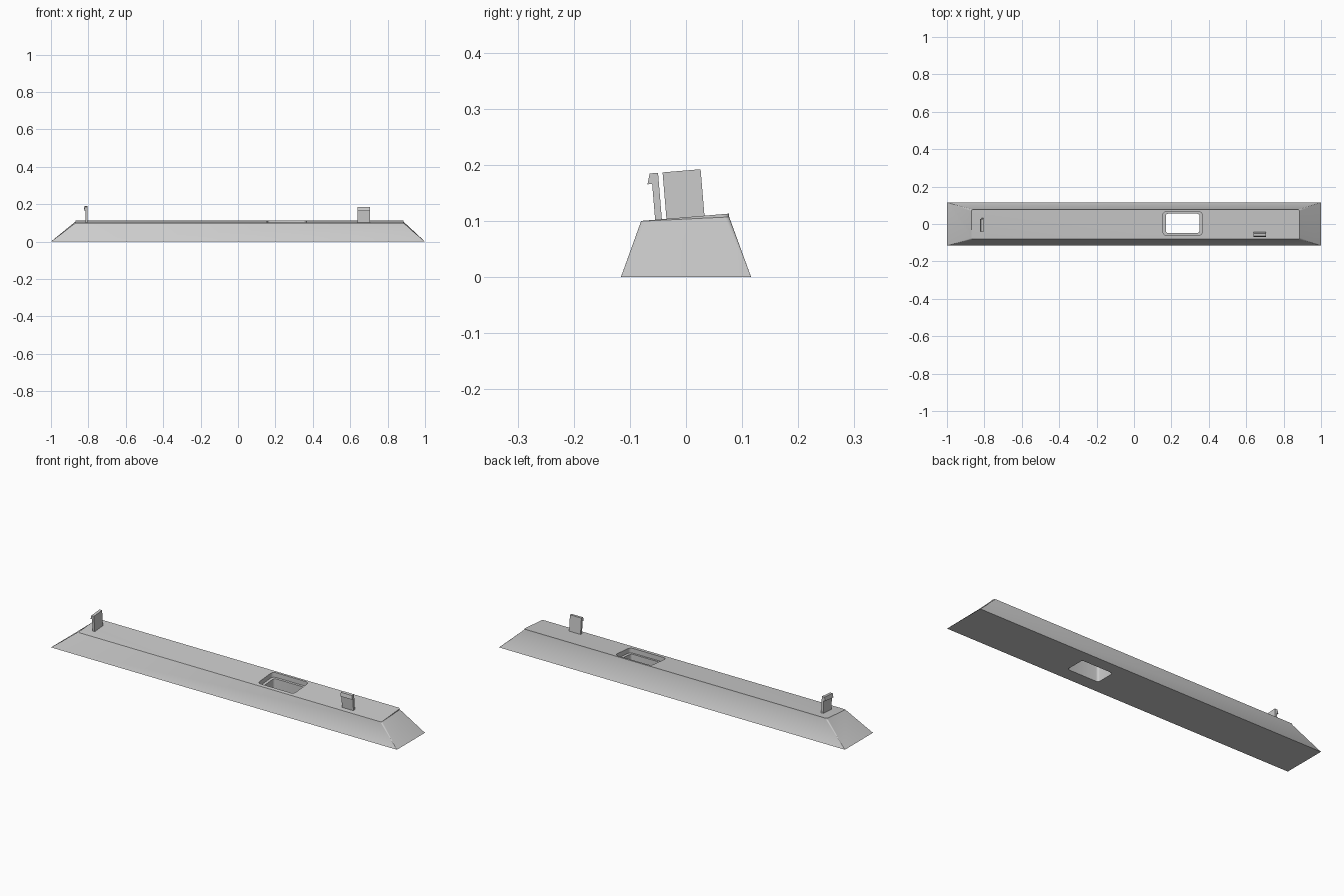
import bpy
import bmesh
import math
from mathutils import Matrix

if "Cube" in bpy.data.objects:
    bpy.data.objects.remove(bpy.data.objects["Cube"])

TILT = math.atan2(0.013, 0.157)   # slope of the top deck

grey = bpy.data.materials.new("plain grey")
grey.use_nodes = True
grey.diffuse_color = (0.6, 0.6, 0.6, 1)
grey.node_tree.nodes["Principled BSDF"].inputs["Base Color"].default_value = (0.6, 0.6, 0.6, 1)


def deck_z(y):
    return 0.1 + (y + 0.08) * math.tan(TILT)


def loft(name, rings):
    """Closed solid skinned through rings of equal length, lowest first."""
    bm = bmesh.new()
    loops = [[bm.verts.new(p) for p in ring] for ring in rings]
    n = len(loops[0])
    for low, high in zip(loops, loops[1:]):
        for i in range(n):
            j = (i + 1) % n
            bm.faces.new((low[i], low[j], high[j], high[i]))
    bm.faces.new(loops[0][::-1])
    bm.faces.new(loops[-1])
    bmesh.ops.recalc_face_normals(bm, faces=bm.faces)
    mesh = bpy.data.meshes.new(name)
    bm.to_mesh(mesh)
    bm.free()
    mesh.materials.append(grey)
    obj = bpy.data.objects.new(name, mesh)
    bpy.context.collection.objects.link(obj)
    return obj


def rounded_ring(x0, x1, y0, y1, r, z, steps=4):
    """Counter-clockwise rounded rectangle; z is a function of y."""
    centres = [(x1 - r, y1 - r), (x0 + r, y1 - r), (x0 + r, y0 + r), (x1 - r, y0 + r)]
    ring = []
    for k, (cx, cy) in enumerate(centres):
        for s in range(steps + 1):
            a = math.pi / 2 * (k + s / steps)
            x, y = cx + r * math.cos(a), cy + r * math.sin(a)
            ring.append((x, y, z(y)))
    return ring


def cut(target, ring_args, bottom):
    """Cut a rounded rectangular pocket down to the given level."""
    cutter = loft("pocket_cutter", [rounded_ring(*ring_args, bottom),
                                    rounded_ring(*ring_args, lambda y: 0.2)])
    cutter.hide_render = True
    mod = target.modifiers.new("pocket", "BOOLEAN")
    mod.operation = "DIFFERENCE"
    mod.solver = "EXACT"
    mod.object = cutter
    bpy.context.view_layer.objects.active = target
    bpy.ops.object.modifier_apply(modifier=mod.name)
    bpy.data.objects.remove(cutter)


# Base bar: sloped sides, corners softening upward, thin wedge lip at the back
base = loft("base_bar", [
    rounded_ring(-1, 1, -0.116, 0.116, 0.001, lambda y: 0),
    rounded_ring(-0.87, 0.885, -0.08, 0.077, 0.008, lambda y: deck_z(y) - 0.0005 - 0.035 * (y + 0.08)),
    rounded_ring(-0.868, 0.885, -0.08, 0.077, 0.008, deck_z),
])

# Shallow rim pocket and opening through the bar
cut(base, (0.155, 0.365, -0.06, 0.066, 0.018), lambda y: deck_z(y) - 0.025)
cut(base, (0.17, 0.35, -0.048, 0.055, 0.012), lambda y: -0.1)


def clip(name, width, turn, x, y):
    """Hooked tab standing square to the deck; the hook faces -y before turning."""
    profile = [(-0.006, -0.01), (0.006, -0.01), (0.006, 0.083), (-0.009, 0.083),
               (-0.0145, 0.064), (-0.006, 0.064)]
    obj = loft(name, [[(s * width / 2, u, h) for u, h in profile] for s in (-1, 1)])
    obj.data.transform(Matrix.Translation((x, y, deck_z(y)))
                       @ Matrix.Rotation(TILT, 4, "X") @ Matrix.Rotation(turn, 4, "Z"))
    return obj


front_clip = clip("front_clip", 0.066, 0, 0.673, -0.049)
side_clip = clip("side_clip", 0.068, -math.pi / 2, -0.81, -0.001)

# Smooth only the gentle corner rounds
for obj in (base, front_clip, side_clip):
    bpy.ops.object.select_all(action="DESELECT")
    obj.select_set(True)
    bpy.context.view_layer.objects.active = obj
    bpy.ops.object.shade_smooth_by_angle(angle=math.radians(25))
